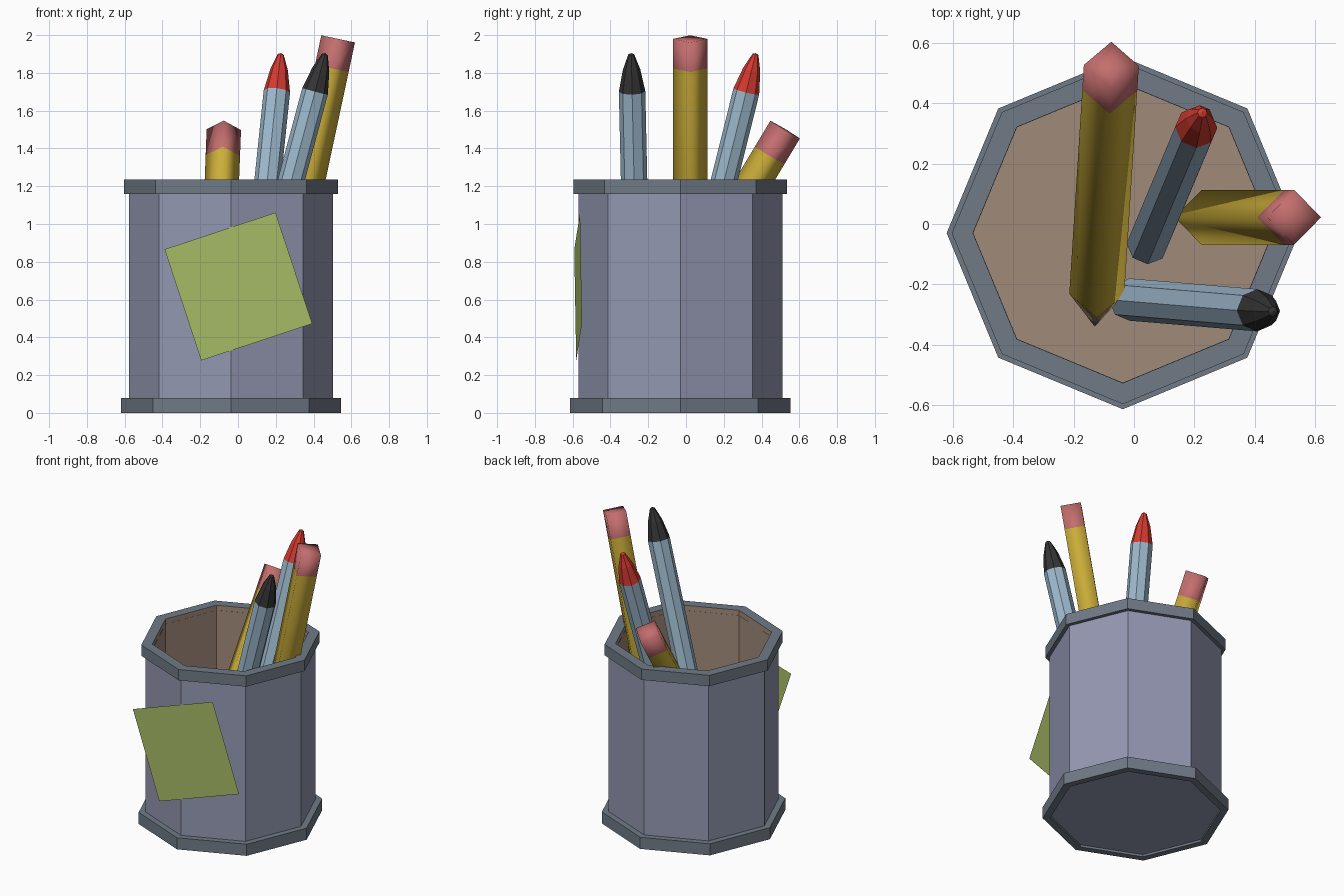
import bpy, bmesh, math
from mathutils import Vector, Matrix

cube = bpy.data.objects.get("Cube")
if cube:
    bpy.data.objects.remove(cube, do_unlink=True)


def material(name, r, g, b):
    """Flat colour given in 0-255 display values, stored as linear."""
    lin = [((c / 255 + 0.055) / 1.055) ** 2.4 for c in (r, g, b)] + [1]
    m = bpy.data.materials.new(name)
    m.use_nodes = True
    m.diffuse_color = lin
    m.node_tree.nodes["Principled BSDF"].inputs["Base Color"].default_value = lin
    return m


WALL = material("lavender grey", 148, 152, 178)
LINING = material("tan lining", 160, 138, 122)
RIM = material("slate grey", 112, 122, 134)
NOTE = material("note green", 168, 188, 102)
YELLOW = material("pencil yellow", 204, 174, 58)
ERASER = material("eraser pink", 196, 110, 110)
WOOD = material("bare wood", 172, 136, 98)
PEN = material("pale blue", 158, 186, 206)
RED = material("cap red", 212, 58, 48)
BLACK = material("charcoal", 52, 52, 52)


def make_object(name, bm, mats, smooth=False):
    mesh = bpy.data.meshes.new(name)
    for f in bm.faces:
        f.smooth = smooth
    bm.to_mesh(mesh)
    bm.free()
    for m in mats:
        mesh.materials.append(m)
    obj = bpy.data.objects.new(name, mesh)
    bpy.context.collection.objects.link(obj)
    return obj


def lathe(name, profile, bands, sides, matrix, smooth=False, closed=False):
    """Sweep (radius, height) points around an axis; one material per band."""
    bm = bmesh.new()
    rings = []
    for r, z in profile:
        if r == 0:
            rings.append([bm.verts.new((0, 0, z))] * sides)
        else:
            angles = [math.tau * i / sides for i in range(sides)]
            rings.append([bm.verts.new((r * math.cos(a), r * math.sin(a), z)) for a in angles])
    mats = list(dict.fromkeys(bands))
    pairs = list(zip(rings, rings[1:] + rings[:1]))
    for k, (low, high) in enumerate(pairs if closed else pairs[:-1]):
        for i in range(sides):
            j = (i + 1) % sides
            corners = list(dict.fromkeys((low[i], low[j], high[j], high[i])))
            bm.faces.new(corners).material_index = mats.index(bands[k % len(bands)])
    bmesh.ops.transform(bm, matrix=matrix, verts=bm.verts)
    return make_object(name, bm, mats, smooth)


def leaning(bottom, top):
    """Frame at bottom with z toward top, and the length between them."""
    bottom, top = Vector(bottom), Vector(top)
    z = (top - bottom).normalized()
    x = (Vector((1, 0, 0)) - z * z.x).normalized()
    y = z.cross(x)
    frame = Matrix((x, y, z)).transposed().to_4x4()
    return Matrix.Translation(bottom) @ frame, (top - bottom).length


# Octagonal cup: shell with lining, then rim and foot rings
centre = Matrix.Translation((-0.037, -0.03, 0))
lathe("cup_body",
      [(0, 0.015), (0.54, 0.015), (0.54, 1.2), (0.495, 1.2), (0.495, 0.05), (0, 0.05)],
      [WALL, WALL, RIM, LINING, LINING], 8, centre)
lathe("top_rim", [(0.496, 1.16), (0.566, 1.16), (0.566, 1.235), (0.496, 1.235)],
      [RIM, RIM, RIM, LINING], 8, centre, closed=True)
lathe("base_rim", [(0.535, 0), (0.583, 0), (0.583, 0.08), (0.535, 0.08)],
      [RIM], 8, centre, closed=True)


# Pencils, point down, eraser up
def pencil(name, bottom, top):
    frame, length = leaning(bottom, top)
    r = 0.091
    lathe(name,
          [(0, 0), (0.03, 0.07), (r, 0.21), (r, length - 0.16), (r, length), (0, length)],
          [BLACK, WOOD, YELLOW, ERASER, ERASER], 4, frame, smooth=True)


pencil("left_pencil", (-0.13, -0.34, 0.06), (-0.075, 0.525, 1.5))
pencil("right_pencil", (0.18, 0.022, 0.34), (0.53, 0.022, 1.98))


# Capped pens, tip up
def pen(name, bottom, top, cap):
    frame, length = leaning(bottom, top)
    r = 0.07
    lathe(name,
          [(0, 0), (r, 0), (r, length - 0.21), (0.046, length - 0.09),
           (0.016, length - 0.008), (0, length)],
          [PEN, PEN, cap, cap, cap], 8, frame)


pen("red_pen", (0.045, -0.065, 0.16), (0.227, 0.37, 1.905), RED)
pen("black_pen", (-0.015, -0.25, 0.12), (0.462, -0.29, 1.905), BLACK)

# Square sticky note, tilted across the front
bm = bmesh.new()
bmesh.ops.create_grid(bm, x_segments=1, y_segments=1, size=0.31)
place = (Matrix.Translation((0.002, -0.571, 0.669))
         @ Matrix.Rotation(math.radians(3), 4, 'Z')
         @ Matrix.Rotation(math.radians(90), 4, 'X')
         @ Matrix.Rotation(math.radians(18.3), 4, 'Z'))
bmesh.ops.transform(bm, matrix=place, verts=bm.verts)
make_object("sticky_note", bm, [NOTE])
